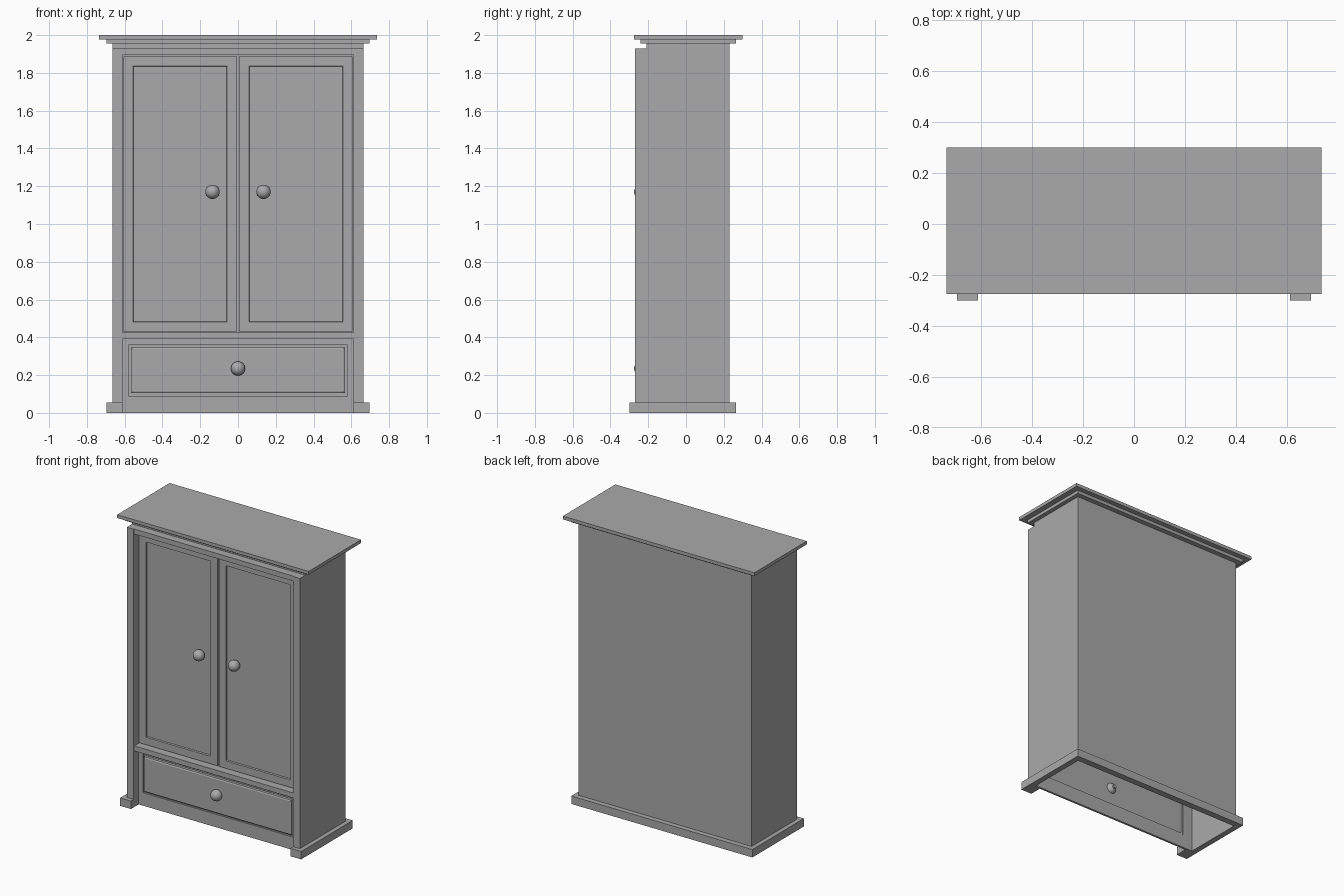
import bpy, bmesh, math

cube = bpy.data.objects.get("Cube")
if cube:
    bpy.data.objects.remove(cube, do_unlink=True)

grey = bpy.data.materials.new("plain_grey")
grey.use_nodes = True
colour = (0.4, 0.4, 0.4, 1)
grey.diffuse_color = colour
grey.node_tree.nodes["Principled BSDF"].inputs["Base Color"].default_value = colour


def finish(name, bm):
    mesh = bpy.data.meshes.new(name)
    bm.to_mesh(mesh)
    bm.free()
    mesh.materials.append(grey)
    obj = bpy.data.objects.new(name, mesh)
    bpy.context.collection.objects.link(obj)
    return obj


def box(name, x0, x1, y0, y1, z0, z1):
    prism(name, [(x0, y0), (x1, y0), (x1, y1), (x0, y1)], z0, z1)


def prism(name, plan, z0, z1):
    """Extrude a plan outline upward."""
    bm = bmesh.new()
    face = bm.faces.new([bm.verts.new((x, y, z0)) for x, y in plan])
    top = bmesh.ops.extrude_face_region(bm, geom=[face])["geom"]
    verts = [v for v in top if isinstance(v, bmesh.types.BMVert)]
    bmesh.ops.translate(bm, verts=verts, vec=(0, 0, z1 - z0))
    bmesh.ops.recalc_face_normals(bm, faces=bm.faces)
    finish(name, bm)


def stepped_panel(name, x0, x1, z0, z1, steps):
    """Front-facing panel of nested rectangles; steps are (inset, y)."""
    bm = bmesh.new()
    last = None
    for d, y in steps:
        corners = [(x0 + d, z0 + d), (x1 - d, z0 + d), (x1 - d, z1 - d), (x0 + d, z1 - d)]
        ring = [bm.verts.new((x, y, z)) for x, z in corners]
        if last:
            for i in range(4):
                j = (i + 1) % 4
                bm.faces.new((last[i], last[j], ring[j], ring[i]))
        last = ring
    bm.faces.new(last)
    finish(name, bm)


def knob(name, x, z):
    """Turned ball on a short stem, pointing forward."""
    r, centre, back, stem = 0.038, -0.237, -0.19, 0.012
    start = math.asin(stem / r)
    arc = [start + (math.pi - start) * i / 12 for i in range(13)]
    profile = [(0, back), (stem, back)]
    profile += [(r * math.sin(a), centre + r * math.cos(a)) for a in arc]
    bm = bmesh.new()
    verts = [bm.verts.new((x + px, y, z)) for px, y in profile]
    edges = [bm.edges.new(pair) for pair in zip(verts, verts[1:])]
    bmesh.ops.spin(bm, geom=verts + edges, cent=(x, 0, z), axis=(0, 1, 0),
                   angle=math.tau, steps=24)
    bmesh.ops.remove_doubles(bm, verts=bm.verts, dist=0.0005)
    bmesh.ops.recalc_face_normals(bm, faces=bm.faces)
    obj = finish(name, bm)
    bpy.ops.object.select_all(action="DESELECT")
    obj.select_set(True)
    bpy.context.view_layer.objects.active = obj
    bpy.ops.object.shade_smooth_by_angle(angle=math.radians(40))


def mirrored(half):
    return half + [(-x, y) for x, y in reversed(half)]


# Carcass: back, sides and front stiles in one plan outline
prism("carcass", mirrored([(0.665, 0.23), (0.665, -0.27), (0.612, -0.27),
                           (0.612, -0.2), (0.655, -0.2), (0.655, 0.22)]), 0.0, 1.93)

# Crown
box("frieze", -0.665, 0.665, -0.21, 0.23, 1.92, 1.955)
box("crown_lower", -0.695, 0.695, -0.24, 0.265, 1.955, 1.977)
box("crown_top", -0.735, 0.735, -0.275, 0.3, 1.977, 2.0)

# Plinth wraps back and sides, ending in front feet
prism("plinth", mirrored([(0.695, 0.265), (0.695, -0.3), (0.612, -0.3),
                          (0.612, -0.27), (0.665, -0.27), (0.665, 0.23)]), 0.0, 0.055)

# Front rails
box("top_rail", -0.612, 0.612, -0.265, -0.2, 1.895, 1.93)
box("middle_rail", -0.612, 0.612, -0.265, -0.19, 0.39, 0.425)

# Drawer surround
box("apron", -0.612, 0.612, -0.215, -0.2, 0.0, 0.09)
box("drawer_header", -0.612, 0.612, -0.215, -0.2, 0.36, 0.39)
for side, s in (("left", 1), ("right", -1)):
    a, b = sorted((s * 0.58, s * 0.612))
    box(side + "_drawer_jamb", a, b, -0.215, -0.2, 0.09, 0.36)

    # Doors with recessed panels
    a, b = sorted((s * 0.006, s * 0.607))
    stepped_panel(side + "_door", a, b, 0.43, 1.888,
                  [(0, -0.18), (0, -0.217), (0.052, -0.217), (0.055, -0.207)])
    knob(side + "_door_knob", s * 0.135, 1.17)

# Backing behind the doors
box("door_backing", -0.612, 0.612, -0.195, -0.185, 0.425, 1.895)

# Drawer with a raised hollow front
stepped_panel("drawer_front", -0.58, 0.58, 0.09, 0.36,
              [(0, -0.203), (0.014, -0.203), (0.014, -0.222), (0.022, -0.226)])
knob("drawer_knob", 0, 0.235)
